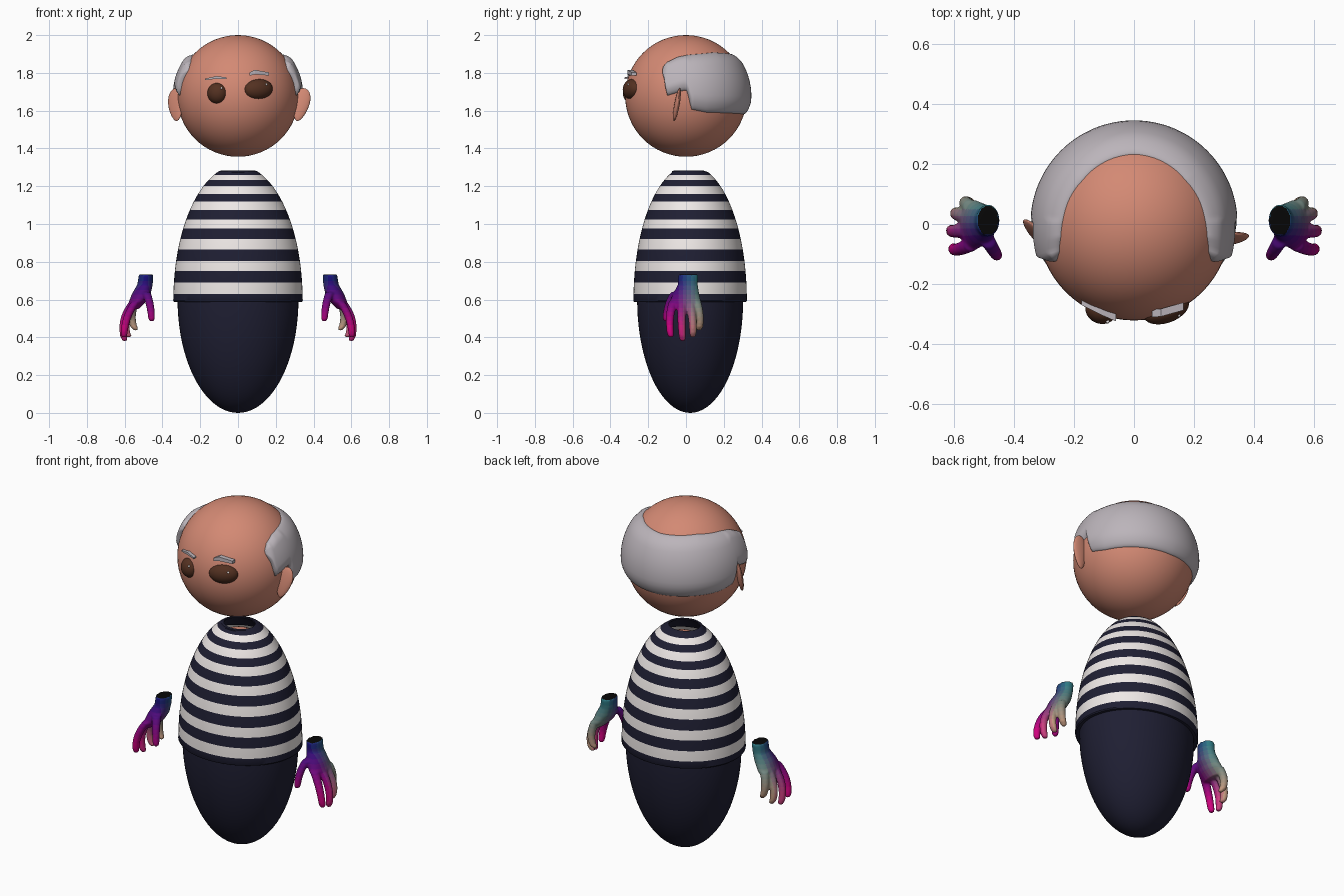
import bpy, bmesh, math
from mathutils import Matrix, Vector

if "Cube" in bpy.data.objects:
    bpy.data.objects.remove(bpy.data.objects["Cube"])

HEAD_Z, HEAD_R = 1.678, 0.322


def mat(name, r, g, b):
    m = bpy.data.materials.new(name)
    m.diffuse_color = tuple((c / 255) ** 2.2 for c in (r, g, b)) + (1,)
    m.use_nodes = True
    m.node_tree.nodes["Principled BSDF"].inputs["Base Color"].default_value = m.diffuse_color
    return m


SKIN = mat("skin", 210, 136, 115)
NAVY = mat("navy", 36, 36, 54)
WHITE = mat("white", 238, 232, 230)
GREY = mat("hair_grey", 186, 179, 185)
BROWN = mat("eye_brown", 84, 52, 38)
BLACK = mat("black", 15, 15, 15)


def finish(name, bm, mats, smooth=True):
    bmesh.ops.recalc_face_normals(bm, faces=bm.faces[:])
    me = bpy.data.meshes.new(name)
    bm.to_mesh(me)
    bm.free()
    for m in mats:
        me.materials.append(m)
    for p in me.polygons:
        p.use_smooth = smooth
    ob = bpy.data.objects.new(name, me)
    bpy.context.collection.objects.link(ob)
    return ob


def loft(bm, sections, n=16, caps=(True, True)):
    """Horizontal ellipses (x, y, z, rx, ry, material) joined in order."""
    rings = []
    for x, y, z, rx, ry, *_ in sections:
        rings.append([bm.verts.new((x + rx * math.cos(2 * math.pi * i / n),
                                    y + ry * math.sin(2 * math.pi * i / n), z)) for i in range(n)])
    for a, b, s in zip(rings, rings[1:], sections):
        for i in range(n):
            j = (i + 1) % n
            f = bm.faces.new((a[i], a[j], b[j], b[i]))
            f.material_index = s[5] if len(s) > 5 else 0
    for ring, cap, s in ((rings[0], caps[0], sections[0]), (rings[-1], caps[1], sections[-1])):
        if cap:
            bm.faces.new(ring).material_index = s[5] if len(s) > 5 else 0


def ellipsoid(name, center, radii, m, rot=(0, 0, 0), taper=0, seg=40):
    bm = bmesh.new()
    bmesh.ops.create_uvsphere(bm, u_segments=seg, v_segments=seg // 2, radius=1)
    for v in bm.verts:
        v.co.x *= 1 + taper * v.co.z
        v.co = Vector(v.co[k] * radii[k] for k in range(3))
    rz, ry, rx = (Matrix.Rotation(math.radians(rot[k]), 4, "XYZ"[k]) for k in (2, 1, 0))
    bmesh.ops.transform(bm, verts=bm.verts[:], matrix=Matrix.Translation(center) @ rz @ ry @ rx)
    return finish(name, bm, [m])


def lerp(table, x):
    for (x0, y0), (x1, y1) in zip(table, table[1:]):
        if x <= x1:
            return y0 + (y1 - y0) * (x - x0) / (x1 - x0)
    return table[-1][1]


# Egg-shaped body: navy trousers below, skin inside the shirt
CY, FLAT = 0.022, 0.877
bm = bmesh.new()
rows = []
for i in range(41):
    t = -math.pi / 2 + math.pi * i / 40
    r = max(0.32 * math.cos(t), 0.002)
    z = 0.6 + math.sin(t) * (0.6 if t < 0 else 0.645)
    rows.append((0, CY, z, r, r * FLAT, int(z > 0.66)))
loft(bm, rows, 64)
finish("body", bm, [NAVY, SKIN])

# Striped shirt: outer wall, collar rim and inner wall
def shirt_r(z):
    return 0.342 * math.sqrt(max(0, 1 - (max(z - 0.6, 0) / 0.711) ** 2))


edges = [0.63, 0.69, 0.75, 0.805, 0.865, 0.92, 0.975, 1.025, 1.075,
         1.12, 1.16, 1.20, 1.232, 1.26, 1.28]
rows = [(0, CY, 0.59, 0.312, 0.312 * FLAT, 0), (0, CY, 0.588, 0.338, 0.338 * FLAT, 0),
        (0, CY, 0.594, 0.343, 0.343 * FLAT, 0)]
for k, (a, b) in enumerate(zip(edges, edges[1:])):
    for q in range(3):
        z = a + (b - a) * q / 3
        rows.append((0, CY, z, shirt_r(z), shirt_r(z) * FLAT, int(k % 2 == 0)))
for z, d in ((1.28, 0), (1.283, 0.008), (1.278, 0.018), (1.24, 0.018), (1.2, 0.018)):
    r = shirt_r(z) - d
    rows.append((0, CY - 0.008, z, r, r * FLAT, 0))
loft(bm := bmesh.new(), rows, 64, (False, False))
shirt = finish("striped_shirt", bm, [NAVY, WHITE])
bpy.context.view_layer.objects.active = shirt
shirt.select_set(True)
bpy.ops.object.shade_smooth_by_angle(angle=math.radians(40))

# Head, ears, eyes and eye highlights
ellipsoid("head", (0, 0, HEAD_Z), (HEAD_R,) * 3, SKIN, seg=64)
ellipsoid("ear_left", (0.333, -0.048, 1.632), (0.043, 0.014, 0.09), SKIN, (-10, 13, 0), 0.25)
ellipsoid("ear_right", (-0.328, -0.03, 1.632), (0.052, 0.014, 0.09), SKIN, (-10, -13, -40), 0.25)
ellipsoid("eye_right", (-0.11, -0.287, 1.692), (0.053, 0.046, 0.055), BROWN, (0, 0, -20))
ellipsoid("eye_left", (0.107, -0.284, 1.713), (0.08, 0.046, 0.054), BROWN, (0, -4, 20))
ellipsoid("eye_glint_right", (-0.088, -0.326, 1.719), (0.006,) * 3, WHITE, seg=12)
ellipsoid("eye_glint_left", (0.15, -0.305, 1.738), (0.006,) * 3, WHITE, seg=12)

# Eyebrows: thin flat bars, (x, y, z, half height)
for name, pts in (
        ("eyebrow_right", [(-0.175, -0.258, 1.765, 0.004), (-0.115, -0.288, 1.776, 0.007),
                           (-0.06, -0.312, 1.772, 0.004)]),
        ("eyebrow_left", [(0.06, -0.298, 1.793, 0.008), (0.09, -0.296, 1.804, 0.012),
                          (0.165, -0.275, 1.794, 0.008)])):
    bm = bmesh.new()
    rings = [[bm.verts.new((x, y + sy * 0.013, z + sz * h))
              for sy, sz in ((-1, -1), (1, -1), (1, 1), (-1, 1))] for x, y, z, h in pts]
    for a, b in zip(rings, rings[1:]):
        for i in range(4):
            bm.faces.new((a[i], a[i - 1], b[i - 1], b[i]))
    bm.faces.new(rings[0])
    bm.faces.new(rings[-1])
    finish(name, bm, [GREY], smooth=False)

# Horseshoe of hair: shell between two elevation curves around the back
LOW = [(64, 25), (69, 14), (72, 0), (88, 5), (91, 5), (95, -13), (110, -16), (180, -18)]
HIGH = [(64, 27), (69, 34), (80, 40), (95, 43), (130, 46), (180, 44)]
bm = bmesh.new()
NU, NV = 20, 140
grid = []
for j in range(NV + 1):
    az = 64 + (296 - 64) * j / NV
    side = az if az <= 180 else 360 - az
    lo, hi = lerp(LOW, side), lerp(HIGH, side)
    fade = min(1, (side - 64) / 6) ** 0.5
    col = []
    for i in range(NU + 1):
        u = 0.5 - 0.5 * math.cos(math.pi * i / NU)
        el = math.radians(lo + (hi - lo) * u)
        r = 0.316 + 0.030 * fade * min(1, 6 * u * (1 - u)) ** 0.5
        a = math.radians(az)
        col.append(bm.verts.new((r * math.cos(el) * math.sin(a), -r * math.cos(el) * math.cos(a),
                                 HEAD_Z + r * math.sin(el))))
    grid.append(col)
for a, b in zip(grid, grid[1:]):
    for i in range(NU):
        bm.faces.new((a[i], b[i], b[i + 1], a[i + 1]))
finish("hair", bm, [GREY])

# Hands: palm and digits fused by remeshing, tinted from wrist to tips and front to back
PALM = [(0.487, 0.012, 0.732, 0.038, 0.054), (0.492, 0.010, 0.68, 0.041, 0.052),
        (0.512, 0.000, 0.63, 0.050, 0.070), (0.535, -0.003, 0.585, 0.044, 0.084),
        (0.553, 0.000, 0.55, 0.028, 0.074)]
DIGITS = [[(0.488, -0.055, 0.64), (0.466, -0.092, 0.57), (0.457, -0.105, 0.485)],
          [(0.54, -0.066, 0.59), (0.588, -0.085, 0.50), (0.603, -0.080, 0.40)],
          [(0.55, -0.022, 0.59), (0.603, -0.024, 0.49), (0.600, -0.018, 0.38)],
          [(0.55, 0.022, 0.59), (0.592, 0.034, 0.49), (0.580, 0.036, 0.40)],
          [(0.545, 0.055, 0.59), (0.562, 0.072, 0.51), (0.543, 0.069, 0.437)]]
bm = bmesh.new()
loft(bm, PALM, 24)
for base, mid, tip in DIGITS:
    b, m, t = Vector(base), Vector(mid), Vector(tip)
    rows = []
    for k in range(9):
        s = k / 8
        p = b * (1 - s) * (1 - 2 * s) + m * 4 * s * (1 - s) + t * s * (2 * s - 1)
        r = 0.025 - 0.007 * s
        rows.append((*p, r, r))
    rows[-1] = (*rows[-1][:3], 0.009, 0.009)
    rows.insert(8, (*(t + Vector((0, 0, 0.008))), 0.016, 0.016))
    loft(bm, rows, 14)
hand = finish("hand_left", bm, [])
rem = hand.modifiers.new("fuse", 'REMESH')
rem.mode, rem.voxel_size = 'VOXEL', 0.006
sm = hand.modifiers.new("soften", 'SMOOTH')
sm.factor, sm.iterations = 0.5, 5
fused = bpy.data.meshes.new_from_object(hand.evaluated_get(bpy.context.evaluated_depsgraph_get()))
hand.modifiers.clear()
hand.data = fused
fused.materials.clear()

NT, NS = 12, 6
TINTS = [Vector(c) for c in ((30, 22, 120), (50, 120, 130), (205, 10, 125), (190, 150, 125))]
for t in range(NT):
    for s in range(NS):
        ft, fs = t / (NT - 1), s / (NS - 1)
        c = (TINTS[0].lerp(TINTS[1], fs)).lerp(TINTS[2].lerp(TINTS[3], fs), ft)
        fused.materials.append(mat(f"hand_tint_{t}_{s}", *c))
fused.materials.append(BLACK)
for p in fused.polygons:
    ft = min(max((0.72 - p.center.z) / 0.28, 0), 0.999)
    fs = min(max((p.center.y + 0.06) / 0.13, 0), 0.999)
    p.material_index = int(ft * NT) * NS + int(fs * NS)
    p.use_smooth = True
    if p.center.z > 0.72 and p.normal.z > 0.75:
        p.material_index = NT * NS

# Mirrored hand
mirrored = bmesh.new()
mirrored.from_mesh(fused)
bmesh.ops.scale(mirrored, vec=(-1, 1, 1), verts=mirrored.verts[:])
finish("hand_right", mirrored, list(fused.materials))
